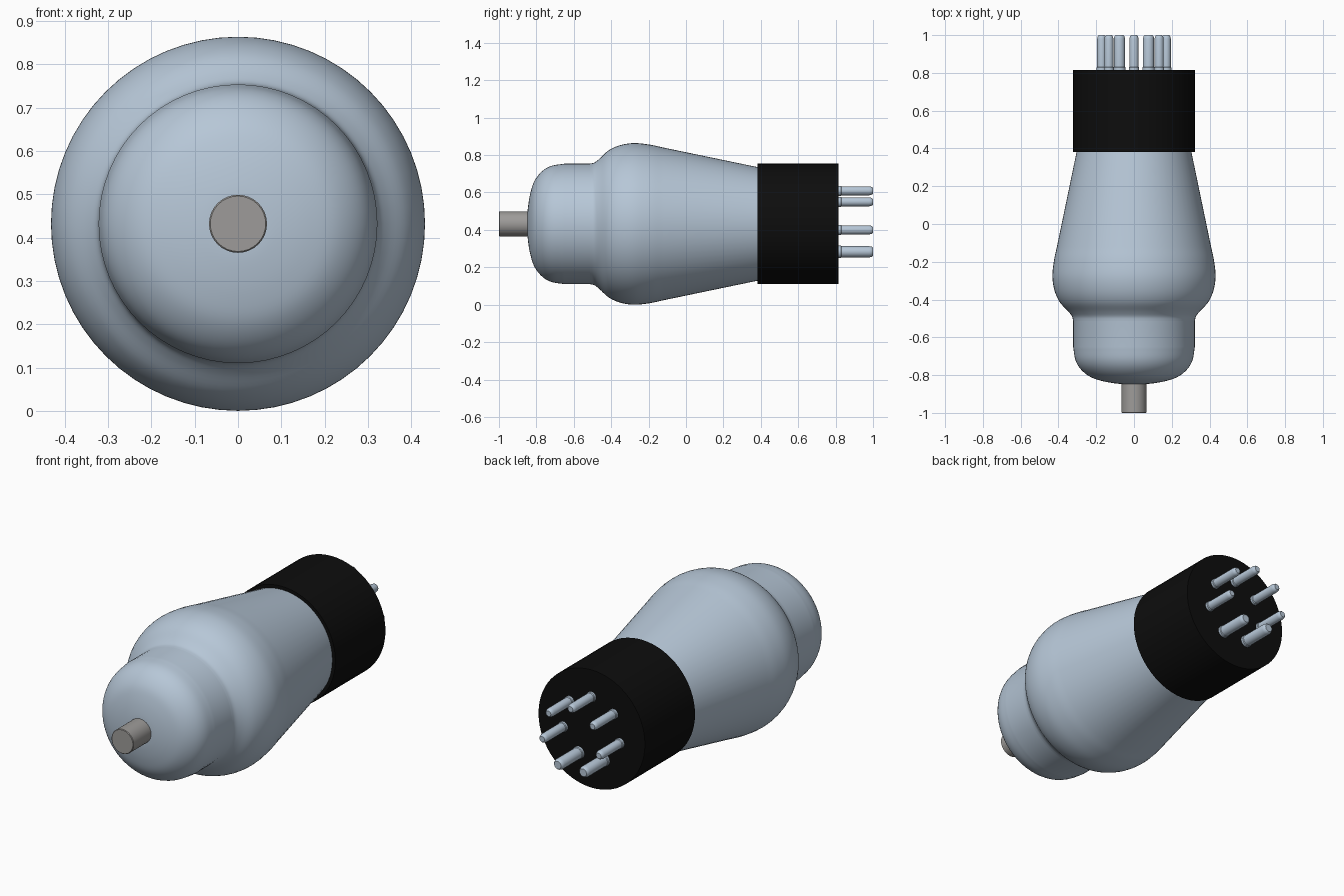
import bpy, bmesh, math
from mathutils import Vector

cube = bpy.data.objects.get("Cube")
if cube:
    bpy.data.objects.remove(cube, do_unlink=True)

AXIS_Z = 0.432


def material(name, rgb, rough=0.5):
    m = bpy.data.materials.new(name)
    m.use_nodes = True
    m.diffuse_color = (*rgb, 1)
    bsdf = m.node_tree.nodes["Principled BSDF"]
    bsdf.inputs["Base Color"].default_value = (*rgb, 1)
    bsdf.inputs["Roughness"].default_value = rough
    return m


glass = material("pale blue glass", (0.47, 0.57, 0.68))
black = material("black plastic", (0.004, 0.004, 0.004))
grey = material("warm grey metal", (0.34, 0.33, 0.32))


def smooth_path(pts, steps=5):
    """Catmull-Rom curve through the profile points."""
    p = [Vector(q) for q in pts]
    p = [2 * p[0] - p[1]] + p + [2 * p[-1] - p[-2]]
    out = []
    for a, b, c, d in zip(p, p[1:], p[2:], p[3:]):
        for i in range(steps):
            t = i / steps
            out.append(0.5 * (2 * b + (c - a) * t + (2 * a - 5 * b + 4 * c - d) * t**2
                              + (3 * b - a - 3 * c + d) * t**3))
    return out + [p[-2]]


def lathe(name, profile, mat, segments, x=0.0, z=0.0):
    """Revolve (y, radius) points about an axis along y, with closed ends."""
    bm = bmesh.new()
    rings = []
    for y, r in profile:
        ring = []
        for i in range(segments):
            a = 2 * math.pi * i / segments
            ring.append(bm.verts.new((r * math.sin(a), y, r * math.cos(a))))
        rings.append(ring)
    for lower, upper in zip(rings, rings[1:]):
        for i in range(segments):
            j = (i + 1) % segments
            bm.faces.new((lower[i], lower[j], upper[j], upper[i]))
    bm.faces.new(rings[0])
    bm.faces.new(rings[-1])
    bmesh.ops.recalc_face_normals(bm, faces=bm.faces)
    me = bpy.data.meshes.new(name)
    bm.to_mesh(me)
    bm.free()
    me.materials.append(mat)
    ob = bpy.data.objects.new(name, me)
    ob.location = (x, 0, AXIS_Z + z)
    bpy.context.collection.objects.link(ob)
    bpy.ops.object.select_all(action="DESELECT")
    ob.select_set(True)
    bpy.context.view_layer.objects.active = ob
    bpy.ops.object.shade_smooth_by_angle(angle=math.radians(35))
    return ob


# Glass envelope: domed nose, narrow neck, round shoulder, long taper
dome = smooth_path([(-0.848, 0.03), (-0.845, 0.09), (-0.832, 0.165), (-0.81, 0.23),
                    (-0.77, 0.281), (-0.72, 0.31), (-0.65, 0.322)])
shoulder = smooth_path([(-0.515, 0.322), (-0.49, 0.328), (-0.463, 0.348), (-0.415, 0.392),
                        (-0.355, 0.42), (-0.28, 0.432), (-0.195, 0.424), (-0.12, 0.408)])
lathe("glass_envelope", dome + shoulder + [(0.40, 0.30)], glass, 64)

# Top cap terminal and plastic base
lathe("cap_terminal", [(-1.0, 0.064), (-0.997, 0.067), (-0.83, 0.067)], grey, 32)
lathe("base", [(0.382, 0.322), (0.815, 0.322)], black, 64)

# Seven contact pins, each with a collar and a rounded tip; the lowest pair is thicker
def pin(name, x, z, r):
    lathe(name, [(0.80, r + 0.002), (0.828, r + 0.002), (0.832, r - 0.001), (0.98, r - 0.001),
                 (0.993, r - 0.004), (1.0, r - 0.010)], glass, 20, x, z)


pin("pin_top", 0, 0.177, 0.025)
for label, x, z, r in (("upper", 0.133, 0.118, 0.025),
                       ("middle", 0.171, -0.032, 0.025),
                       ("lower", 0.077, -0.149, 0.031)):
    pin("pin_left_" + label, x, z, r)
    pin("pin_right_" + label, -x, z, r)
